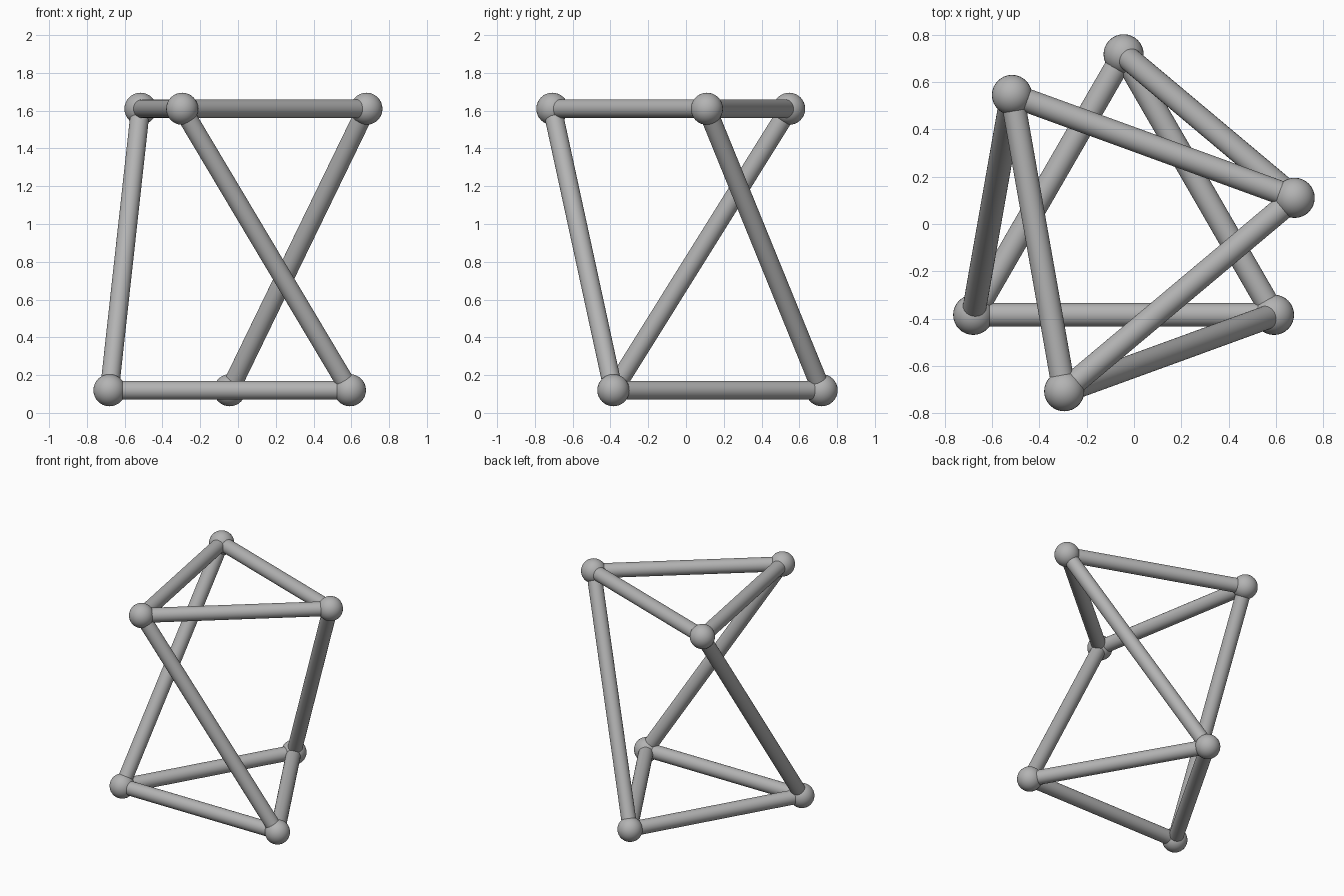
import bpy
from math import radians, cos, sin, pi
from mathutils import Vector

cube = bpy.data.objects.get("Cube")
if cube:
    bpy.data.objects.remove(cube, do_unlink=True)

CENTRE = Vector((-0.044, -0.017, 0))
RING = 0.735           # distance of each joint from the axis
BALL = 0.085
ROD = 0.05
LOW, HIGH = 0.12, 1.61

grey = bpy.data.materials.new("matte grey")
grey.use_nodes = True
colour = (0.45, 0.45, 0.45, 1)
grey.diffuse_color = colour
grey.node_tree.nodes["Principled BSDF"].inputs["Base Color"].default_value = colour


def finish(name):
    ob = bpy.context.object
    ob.name = name
    ob.data.materials.append(grey)
    bpy.ops.object.shade_smooth_by_angle(angle=radians(35))
    return ob


def ball(name, p):
    bpy.ops.mesh.primitive_uv_sphere_add(segments=32, ring_count=16, radius=BALL, location=p)
    finish(name)


def rod(name, a, b):
    d = b - a
    bpy.ops.mesh.primitive_cylinder_add(vertices=32, radius=ROD, depth=d.length,
                                        location=(a + b) / 2)
    ob = finish(name)
    ob.rotation_euler = d.to_track_quat('Z', 'Y').to_euler()


def triangle(start, z):
    angles = [radians(start + 120 * i) for i in range(3)]
    return [CENTRE + Vector((RING * cos(t), RING * sin(t), z)) for t in angles]


# Two equal triangles, the upper one twisted against the lower
lower = triangle(-30, LOW)
upper = triangle(10, HIGH)

for i in range(3):
    n = (i + 1) % 3
    ball(f"lower_joint_{i + 1}", lower[i])
    ball(f"upper_joint_{i + 1}", upper[i])
    rod(f"lower_bar_{i + 1}", lower[i], lower[n])
    rod(f"upper_bar_{i + 1}", upper[i], upper[n])
    # Each slanting leg joins a lower joint to the upper joint before it
    rod(f"slanting_leg_{i + 1}", lower[i], upper[i - 1])
